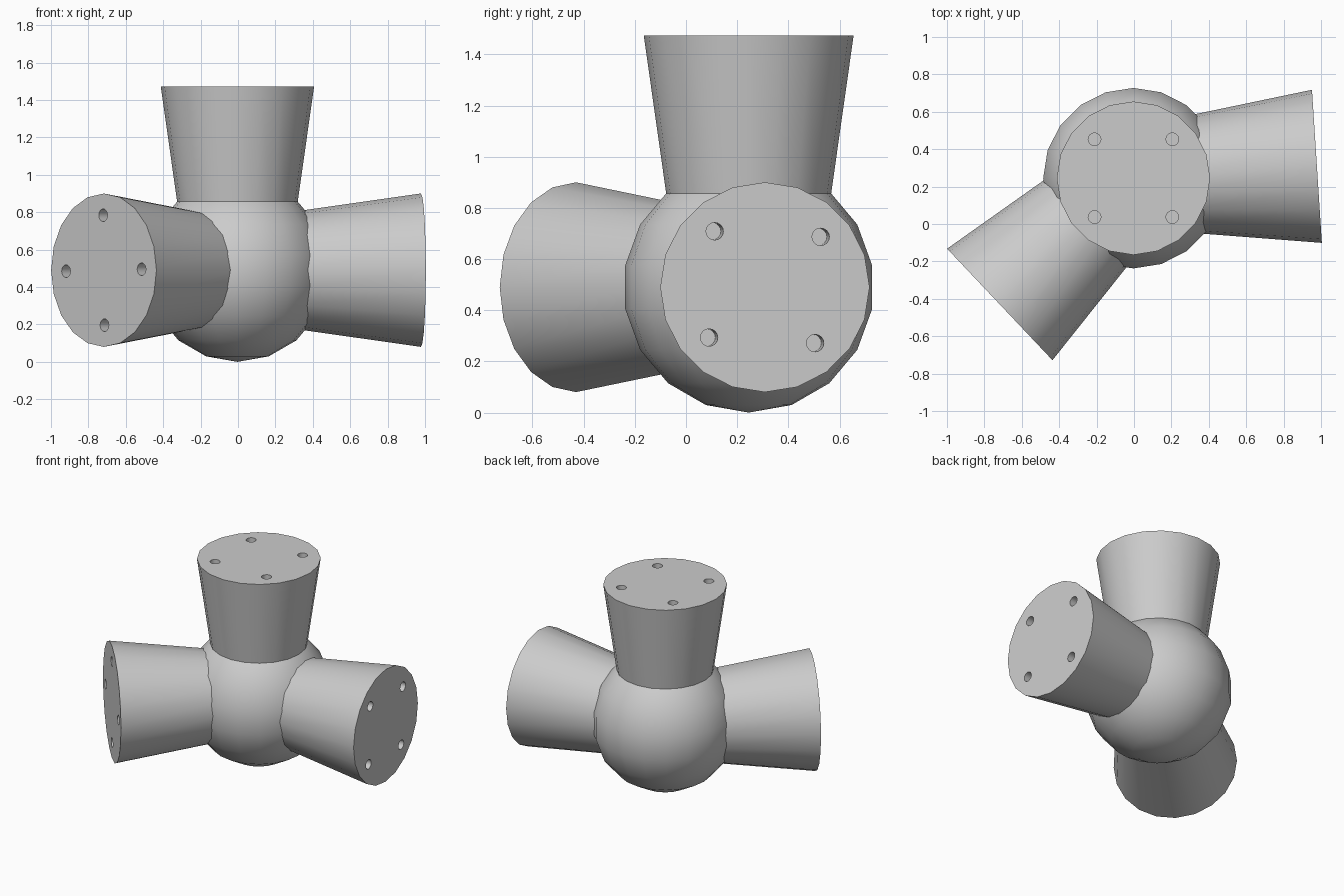
import bpy
import bmesh
from math import radians, cos, sin
from mathutils import Matrix, Vector

cube = bpy.data.objects.get("Cube")
if cube:
    bpy.data.objects.remove(cube, do_unlink=True)

CENTRE = Vector((-0.003, 0.245, 0.49))
BALL_R = 0.49
SOCKET_START, SOCKET_END = 0.3, 0.983
START_R, END_R = 0.313, 0.41
HOLE_R, HOLE_RING, HOLE_DEPTH = 0.034, 0.294, 0.15

grey = bpy.data.materials.new("plain grey")
grey.use_nodes = True
colour = (0.6, 0.6, 0.6, 1)
grey.diffuse_color = colour
grey.node_tree.nodes["Principled BSDF"].inputs["Base Color"].default_value = colour


def make_object(name, bm):
    mesh = bpy.data.meshes.new(name)
    bm.to_mesh(mesh)
    bm.free()
    mesh.materials.append(grey)
    obj = bpy.data.objects.new(name, mesh)
    bpy.context.collection.objects.link(obj)
    return obj


def select_only(obj):
    bpy.ops.object.select_all(action='DESELECT')
    obj.select_set(True)
    bpy.context.view_layer.objects.active = obj


def add_cone(bm, sides, r1, r2, bottom, top, x=0, y=0):
    bmesh.ops.create_cone(bm, cap_ends=True, segments=sides, radius1=r1, radius2=r2,
                          depth=top - bottom,
                          matrix=Matrix.Translation((x, y, (bottom + top) / 2)))


def socket(name, direction, up, hole_angle):
    """Flared socket along direction, with four blind screw holes in its end."""
    bm = bmesh.new()
    add_cone(bm, 20, START_R, END_R, SOCKET_START, SOCKET_END)
    body = make_object(name, bm)

    bm = bmesh.new()
    for i in range(4):
        a = radians(hole_angle + 90 * i)
        add_cone(bm, 16, HOLE_R, HOLE_R, SOCKET_END - HOLE_DEPTH, SOCKET_END + 0.05,
                 HOLE_RING * cos(a), HOLE_RING * sin(a))
    cutter = make_object(name + "_hole_cutter", bm)
    cutter.hide_render = True

    cut = body.modifiers.new("screw holes", 'BOOLEAN')
    cut.operation = 'DIFFERENCE'
    cut.solver = 'EXACT'
    cut.object = cutter
    select_only(body)
    bpy.ops.object.modifier_apply(modifier=cut.name)
    bpy.data.objects.remove(cutter, do_unlink=True)

    # Turn the upright socket to face its direction
    z = Vector(direction).normalized()
    y = Vector(up)
    x = y.cross(z)
    frame = Matrix((x, y, z)).transposed().to_4x4()
    body.data.transform(Matrix.Translation(CENTRE) @ frame)
    bpy.ops.object.shade_smooth_by_angle(angle=radians(35))


# Central ball
bm = bmesh.new()
bmesh.ops.create_uvsphere(bm, u_segments=20, v_segments=9, radius=BALL_R,
                          matrix=Matrix.Translation(CENTRE))
ball = make_object("ball", bm)
select_only(ball)
bpy.ops.object.shade_smooth_by_angle(angle=radians(35))

# Three sockets
socket("top_socket", (0, 0, 1), (0, 1, 0), 45)
socket("left_socket", (0.975, 0.063, 0), (0, 0, 1), 42)
socket("right_socket", (-0.7145, -0.675, 0), (0, 0, 1), 1)
